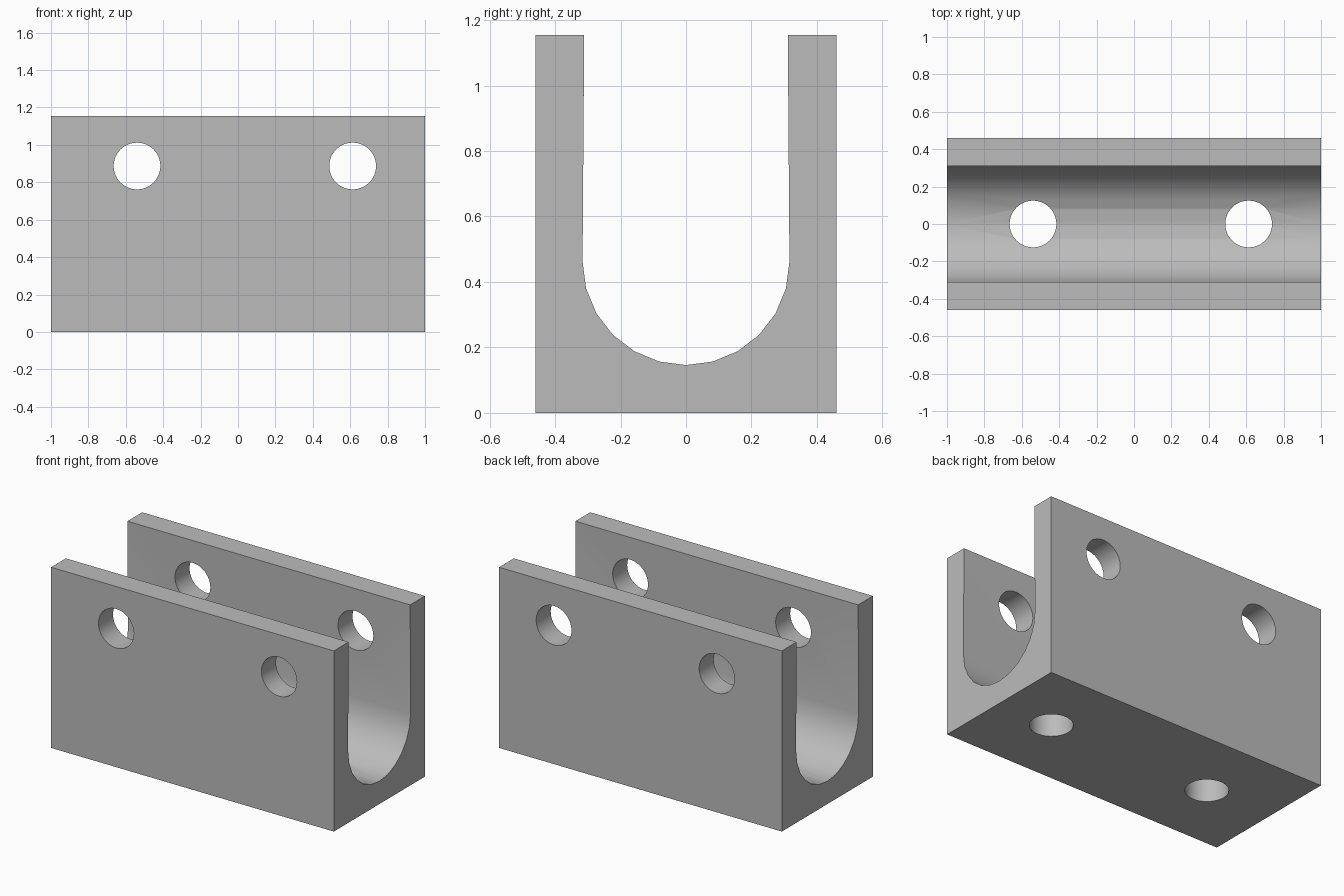
import bpy, bmesh, math
from mathutils import Matrix

cube = bpy.data.objects.get("Cube")
if cube:
    bpy.data.objects.remove(cube, do_unlink=True)

LENGTH, HALF_W, HEIGHT = 2.0, 0.46, 1.155
RADIUS, CENTRE_Z, LIP = 0.316, 0.462, 0.311
HOLE_R, HOLE_Z, HOLE_X = 0.125, 0.887, (-0.54, 0.613)

grey = bpy.data.materials.new("plain grey")
grey.use_nodes = True
colour = (0.5, 0.5, 0.5, 1)
grey.diffuse_color = colour
grey.node_tree.nodes["Principled BSDF"].inputs["Base Color"].default_value = colour


def make_object(name, bm):
    bmesh.ops.recalc_face_normals(bm, faces=bm.faces)
    mesh = bpy.data.meshes.new(name)
    bm.to_mesh(mesh)
    bm.free()
    mesh.materials.append(grey)
    obj = bpy.data.objects.new(name, mesh)
    bpy.context.collection.objects.link(obj)
    return obj


# U-shaped channel: cross-section extruded along x
arc = [math.radians(a) for a in range(90, -91, -15)]
profile = [(-HALF_W, 0), (HALF_W, 0), (HALF_W, HEIGHT), (LIP, HEIGHT)]
profile += [(RADIUS * math.sin(a), CENTRE_Z - RADIUS * math.cos(a)) for a in arc]
profile += [(-LIP, HEIGHT), (-HALF_W, HEIGHT)]
bm = bmesh.new()
face = bm.faces.new([bm.verts.new((-LENGTH / 2, y, z)) for y, z in profile])
result = bmesh.ops.extrude_face_region(bm, geom=[face])
new_verts = [v for v in result["geom"] if isinstance(v, bmesh.types.BMVert)]
bmesh.ops.translate(bm, verts=new_verts, vec=(LENGTH, 0, 0))
channel = make_object("channel_bracket", bm)

# Drill cutters: across both walls, and up through the floor
bm = bmesh.new()
for x in HOLE_X:
    across = Matrix.Translation((x, 0, HOLE_Z)) @ Matrix.Rotation(math.pi / 2, 4, "X")
    upward = Matrix.Translation((x, 0, 0.1))
    for matrix, depth in ((across, 1.2), (upward, 0.6)):
        bmesh.ops.create_cone(bm, cap_ends=True, segments=48, radius1=HOLE_R,
                              radius2=HOLE_R, depth=depth, matrix=matrix)
cutter = make_object("hole_cutter", bm)
cutter.hide_render = True

# Cut the holes, then drop the cutter
cut = channel.modifiers.new("holes", "BOOLEAN")
cut.object = cutter
cut.operation = "DIFFERENCE"
cut.solver = "EXACT"
bpy.ops.object.select_all(action="DESELECT")
channel.select_set(True)
bpy.context.view_layer.objects.active = channel
bpy.ops.object.modifier_apply(modifier=cut.name)
bpy.data.objects.remove(cutter, do_unlink=True)
bpy.ops.object.shade_smooth_by_angle(angle=math.radians(30))
